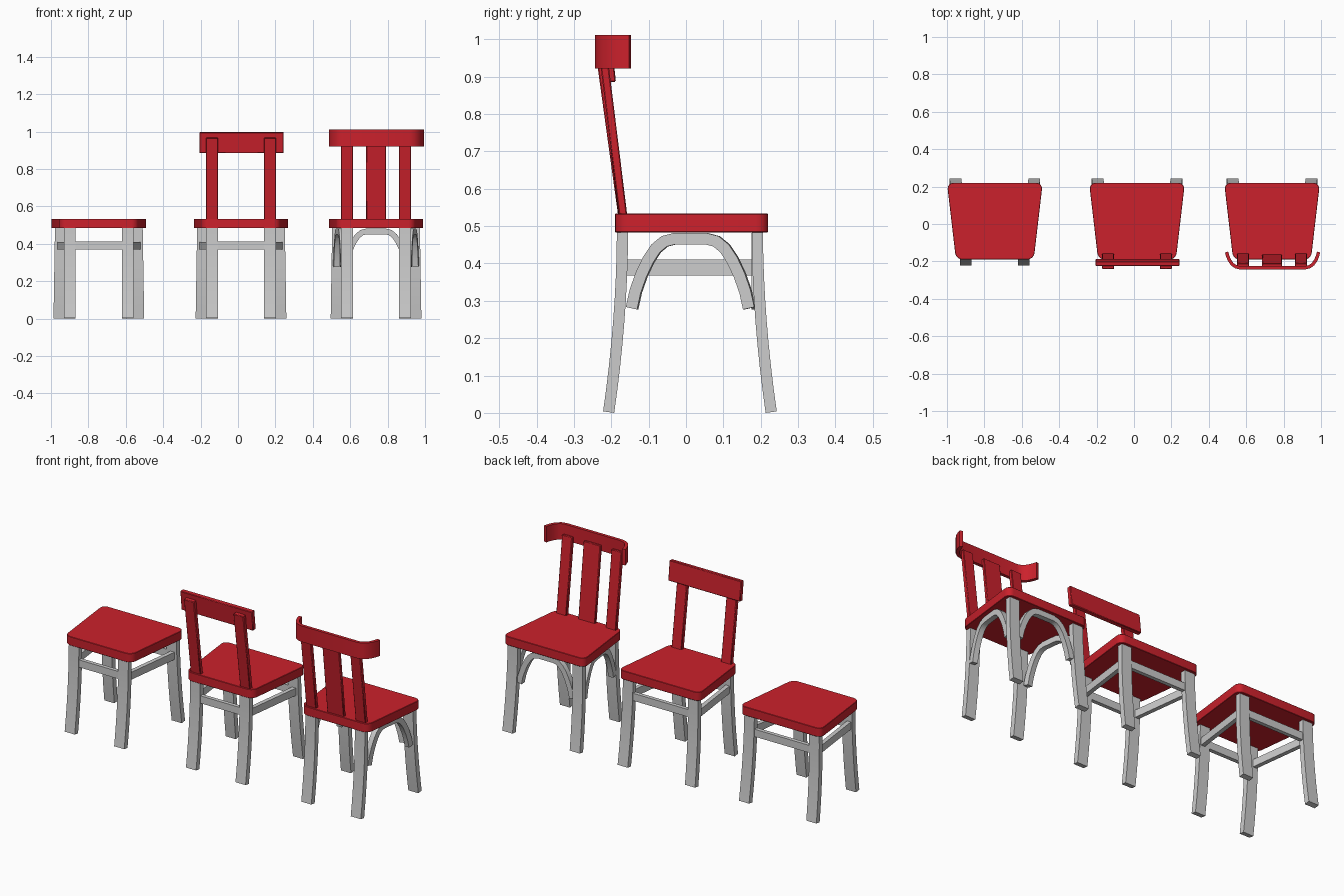
import bpy, bmesh, math
from mathutils import Matrix, Vector

if "Cube" in bpy.data.objects:
    bpy.data.objects.remove(bpy.data.objects["Cube"])

red = bpy.data.materials.new("red_paint")
red.diffuse_color = (0.6, 0.015, 0.025, 1)
red.use_nodes = True
red.node_tree.nodes["Principled BSDF"].inputs["Base Color"].default_value = red.diffuse_color


def finish(name, bm, mat=None, bevel=0.0, segments=1):
    bmesh.ops.recalc_face_normals(bm, faces=bm.faces)
    me = bpy.data.meshes.new(name)
    bm.to_mesh(me)
    bm.free()
    for p in me.polygons:
        p.use_smooth = True
    me.set_sharp_from_angle(angle=math.radians(30))
    ob = bpy.data.objects.new(name, me)
    bpy.context.collection.objects.link(ob)
    if mat:
        me.materials.append(mat)
    if bevel:
        b = ob.modifiers.new("bevel", 'BEVEL')
        b.width, b.segments = bevel, segments
        b.limit_method = 'ANGLE'
        b.angle_limit = math.radians(40)
    return ob


def ribbon(name, path, thick, width, place, mat=None, bevel=0.0):
    """Thick strip following a 2D path (a, b), extruded by width along c."""
    pts = [Vector(p) for p in path]
    bm = bmesh.new()
    rings = []
    for i, p in enumerate(pts):
        d = (pts[min(i + 1, len(pts) - 1)] - pts[max(i - 1, 0)]).normalized()
        n = Vector((-d.y, d.x)) * thick / 2
        rings.append([bm.verts.new(place(*(p + n * s), c * width / 2))
                      for s, c in ((1, 1), (1, -1), (-1, -1), (-1, 1))])
    for r, q in zip(rings, rings[1:]):
        for k in range(4):
            bm.faces.new((r[k], r[(k + 1) % 4], q[(k + 1) % 4], q[k]))
    bm.faces.new(rings[0])
    bm.faces.new(rings[-1])
    return finish(name, bm, mat, bevel)


def seat(cx):
    # tapered slab with rounded vertical corners
    bm = bmesh.new()
    outline = [(-0.208, -0.19), (0.208, -0.19), (0.256, 0.22), (-0.256, 0.22)]
    f = bm.faces.new([bm.verts.new((cx + x, y, 0.483)) for x, y in outline])
    ext = bmesh.ops.extrude_face_region(bm, geom=[f])
    bmesh.ops.translate(bm, vec=(0, 0, 0.05),
                        verts=[v for v in ext["geom"] if isinstance(v, bmesh.types.BMVert)])
    upright = [e for e in bm.edges if abs(e.verts[0].co.z - e.verts[1].co.z) > 0.01]
    bmesh.ops.bevel(bm, geom=upright, offset=0.035, segments=5, profile=0.5, affect='EDGES')
    finish("seat", bm, red, 0.002)


def legs(cx):
    # outward curving legs, straight near the seat
    for s in (-1, 1):
        for name, side, y0, x0, splay in (("front_leg", -1, 0.170, 0.155, 0.0),
                                          ("rear_leg", 1, 0.191, 0.203, 0.008)):
            path = []
            for i in range(9):
                t = i / 8
                path.append((side * (y0 + 0.037 * t ** 1.9), 0.486 * (1 - t) + 0.002))
            ribbon(name, path, 0.030, 0.063,
                   lambda a, b, c: (cx + s * (x0 + splay * (1 - b / 0.488)) + c, a, b))


def bar(name, p, q, z, thick, height):
    p, q = Vector(p), Vector(q)
    d = q - p
    m = (Matrix.Translation(((p + q) / 2).to_3d() + Vector((0, 0, z)))
         @ Matrix.Rotation(math.atan2(d.y, d.x), 4, 'Z')
         @ Matrix.Diagonal((d.length, thick, height, 1)))
    bm = bmesh.new()
    bmesh.ops.create_cube(bm, size=1, matrix=m)
    finish(name, bm)


def stretchers(cx):
    for s in (-1, 1):
        bar("side_stretcher", (cx + s * 0.167, -0.158), (cx + s * 0.21, 0.18), 0.389, 0.024, 0.042)
    bar("front_stretcher", (cx - 0.13, -0.172), (cx + 0.13, -0.172), 0.391, 0.022, 0.042)
    bar("rear_stretcher", (cx - 0.18, 0.192), (cx + 0.18, 0.192), 0.391, 0.022, 0.042)


def arch(name, centre, half, angle):
    # bent brace: up one leg, under the seat, down the other leg
    rise = [(0, .28), (.01, .325), (.026, .37), (.045, .41), (.065, .44),
            (.088, .459), (.115, .466)]
    path = [(u - half, z) for u, z in rise] + [(half - u, z) for u, z in reversed(rise)]
    rot = Matrix.Rotation(angle, 3, 'Z')
    ribbon(name, path, 0.031, 0.03,
           lambda a, b, c: rot @ Vector((a, c, b)) + Vector((centre[0], centre[1], 0)))


def upright(name, cx, width, y0, y1, z1, thick):
    ribbon(name, [(y0, 0.51), (y1, z1)], thick, width,
           lambda a, b, c: (cx + c, a, b), red, 0.003)


A, B, C = -0.744, 0.016, 0.738
for cx in (A, B, C):
    seat(cx)
    legs(cx)
for cx in (A, B):
    stretchers(cx)

# arched braces of the third chair
for s in (-1, 1):
    arch("side_arch", (C + s * 0.194, 0.0125), 0.158, math.pi / 2 - s * 0.12)
arch("rear_arch", (C, 0.19), 0.165, 0)

# middle chair: two posts with a straight rail
for s in (-1, 1):
    upright("back_post", B + s * 0.155, 0.063, -0.167, -0.230, 0.966, 0.024)
ribbon("back_rail", [(-0.200, 0.885), (-0.212, 0.996)], 0.025, 0.45,
       lambda a, b, c: (B + 0.003 + c, a, b), red, 0.003)

# third chair: two posts, centre splat and wrapped rail
for s in (-1, 1):
    upright("back_post", C + s * 0.155, 0.063, -0.166, -0.221, 0.955, 0.022)
upright("back_splat", C, 0.105, -0.170, -0.221, 0.955, 0.018)
end = [(0.246, -0.150), (0.240, -0.172), (0.230, -0.195), (0.216, -0.215),
       (0.198, -0.228), (0.175, -0.234)]
ribbon("curved_back_rail", [(-x, y) for x, y in end] + end[::-1], 0.018, 0.09,
       lambda a, b, c: (C + 0.003 + a, b, 0.966 + c), red)
